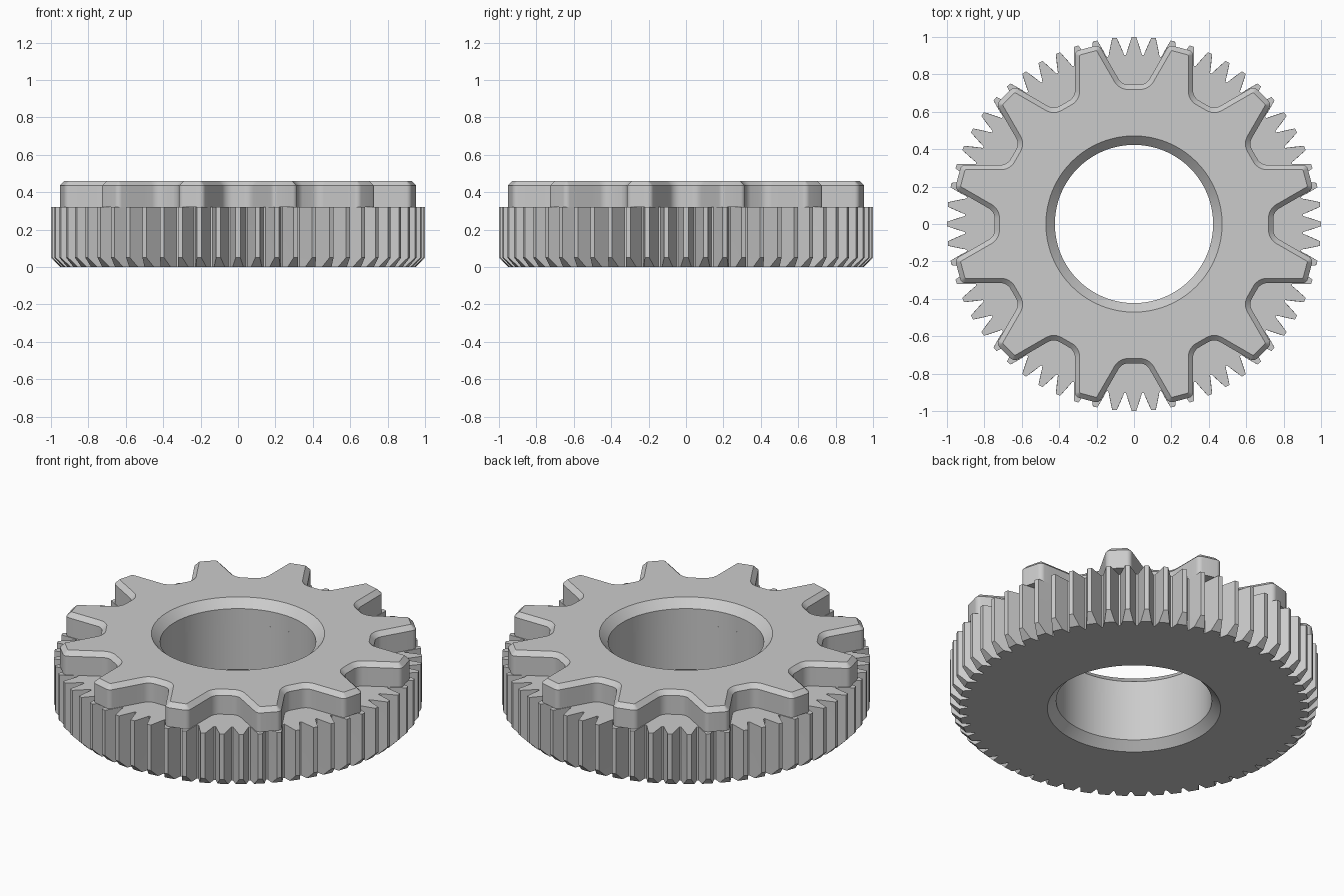
import bpy, bmesh, math
from mathutils import Vector

cube = bpy.data.objects.get("Cube")
if cube:
    bpy.data.objects.remove(cube)

steel = bpy.data.materials.new("steel_grey")
steel.use_nodes = True
steel.diffuse_color = (0.6, 0.6, 0.6, 1)
steel.node_tree.nodes["Principled BSDF"].inputs["Base Color"].default_value = steel.diffuse_color

BORE, BORE_CHAMFER = 0.423, 0.048
SEAM, TOP = 0.322, 0.461


def polar(radius, degrees):
    a = math.radians(degrees)
    return Vector((radius * math.cos(a), radius * math.sin(a)))


def repeat_teeth(count, profile, phase=0):
    """Repeat (radius, offset in degrees) corners around the axis."""
    step = 360 / count
    return [polar(r, i * step + phase + d) for i in range(count) for r, d in profile]


def fillet(points, radii, steps=6):
    """Round every corner of a closed outline."""
    out = []
    for i, p in enumerate(points):
        a = (points[i - 1] - p).normalized()
        b = (points[(i + 1) % len(points)] - p).normalized()
        half = a.angle(b) / 2
        r = radii[i % len(radii)]
        centre = p + (a + b).normalized() * (r / math.sin(half))
        start = p + a * (r / math.tan(half)) - centre
        end = p + b * (r / math.tan(half)) - centre
        for k in range(steps + 1):
            out.append(centre + start.lerp(end, k / steps).normalized() * r)
    return out


def subdivide(points, longest):
    """Split long straight runs so the bore stays round."""
    out = []
    for i, p in enumerate(points):
        q = points[(i + 1) % len(points)]
        n = max(1, math.ceil((q - p).length / longest))
        out += [p.lerp(q, k / n) for k in range(n)]
    return out


def inset(points, distance):
    """Move a counter-clockwise outline inwards by an even distance."""
    out = []
    for i, p in enumerate(points):
        a = (p - points[i - 1]).normalized()
        b = (points[(i + 1) % len(points)] - p).normalized()
        na, nb = Vector((-a.y, a.x)), Vector((-b.y, b.x))
        out.append(p + (na + nb) * (distance / (1 + na.dot(nb))))
    return out


def circle(outline, radius):
    return [p.normalized() * radius for p in outline]


def ring_solid(name, loops):
    """Bridge stacked loops (outline, height) into a closed ring."""
    bm = bmesh.new()
    rows = [[bm.verts.new((p.x, p.y, z)) for p in pts] for pts, z in loops]
    for j, row in enumerate(rows):
        nxt = rows[(j + 1) % len(rows)]
        for i in range(len(row)):
            k = (i + 1) % len(row)
            bm.faces.new((row[i], row[k], nxt[k], nxt[i]))
    bmesh.ops.recalc_face_normals(bm, faces=bm.faces)
    mesh = bpy.data.meshes.new(name)
    bm.to_mesh(mesh)
    bm.free()
    mesh.materials.append(steel)
    obj = bpy.data.objects.new(name, mesh)
    bpy.context.collection.objects.link(obj)
    bpy.ops.object.select_all(action='DESELECT')
    obj.select_set(True)
    bpy.context.view_layer.objects.active = obj
    bpy.ops.object.shade_smooth_by_angle(angle=math.radians(25))


# Lower gear: fine V-shaped teeth, tips chamfered at the bottom
root, tip, cut = 0.905, 1.0, 0.95
root_deg, tip_deg = 2.7, 0.7
cut_deg = root_deg + (tip_deg - root_deg) * (cut - root) / (tip - root)


def fine_outline(radius, deg):
    return repeat_teeth(60, [(root, -root_deg), (radius, -deg), (radius, deg), (root, root_deg)])


teeth = fine_outline(tip, tip_deg)
teeth_cut = fine_outline(cut, cut_deg)
ring_solid("fine_gear", [
    (teeth_cut, 0), (teeth, tip - cut), (teeth, SEAM),
    (circle(teeth, BORE), SEAM),
    (circle(teeth, BORE), BORE_CHAMFER),
    (circle(teeth, BORE + BORE_CHAMFER), 0)])

# Upper gear: broad rounded teeth with a chamfered top rim
corners = repeat_teeth(12, [(0.748, -10), (0.976, -3.9), (0.976, 3.9), (0.748, 10)], phase=15)
crown = subdivide(fillet(corners, [0.06, 0.03, 0.03, 0.06]), 0.05)
rim = 0.026
ring_solid("coarse_gear", [
    (crown, SEAM), (crown, TOP - rim), (inset(crown, rim), TOP),
    (circle(crown, BORE + BORE_CHAMFER), TOP),
    (circle(crown, BORE), TOP - BORE_CHAMFER),
    (circle(crown, BORE), SEAM)])
